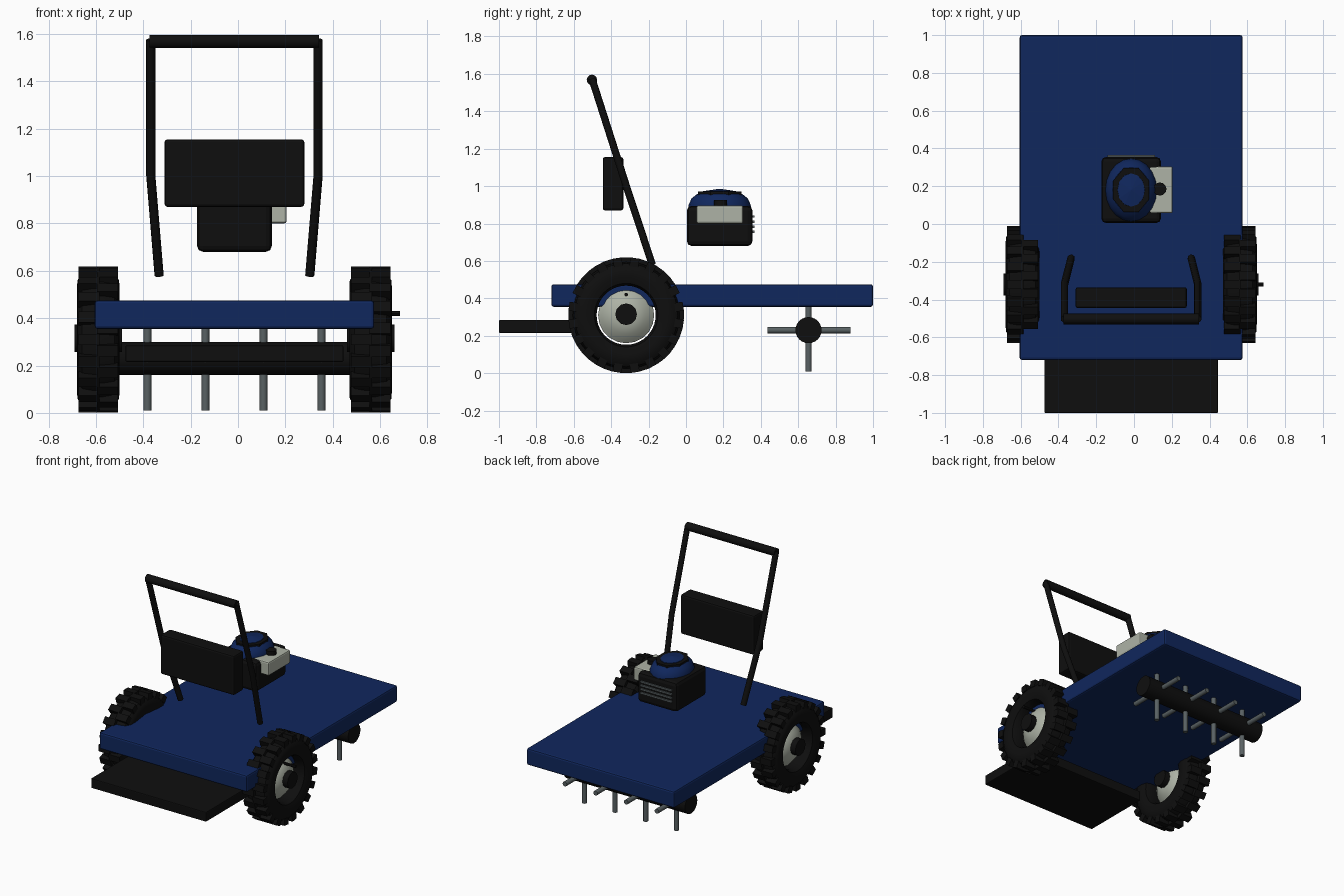
import bpy, bmesh, math
from mathutils import Vector, Matrix

if "Cube" in bpy.data.objects:
    bpy.data.objects.remove(bpy.data.objects["Cube"])

CX = -0.015  # machine centre line


def mat(name, rgb):
    m = bpy.data.materials.new(name)
    m.diffuse_color = (*rgb, 1)
    m.use_nodes = True
    m.node_tree.nodes["Principled BSDF"].inputs["Base Color"].default_value = m.diffuse_color
    return m


BLUE = mat("deep_blue", (0.005, 0.020, 0.110))
BLACK = mat("black", (0.0045, 0.0045, 0.0045))
LIGHT = mat("pale_grey", (0.42, 0.45, 0.38))
STEEL = mat("steel_grey", (0.10, 0.12, 0.125))


def finish(name, bm, m, smooth=False, bevel=0):
    bmesh.ops.recalc_face_normals(bm, faces=bm.faces)
    me = bpy.data.meshes.new(name)
    bm.to_mesh(me)
    bm.free()
    me.materials.append(m)
    ob = bpy.data.objects.new(name, me)
    bpy.context.collection.objects.link(ob)
    if bevel:
        mod = ob.modifiers.new("edge_round", "BEVEL")
        mod.width, mod.segments = bevel, 2
    if smooth:
        bpy.ops.object.select_all(action="DESELECT")
        ob.select_set(True)
        bpy.context.view_layer.objects.active = ob
        bpy.ops.object.shade_smooth_by_angle(angle=math.radians(35))
    return ob


def box(name, m, x, y, z, bevel=0.01):
    bm = bmesh.new()
    add_box(bm, x, y, z)
    return finish(name, bm, m, bevel=bevel)


def add_box(bm, x, y, z, rot=Matrix()):
    size = Matrix.Diagonal((x[1] - x[0], y[1] - y[0], z[1] - z[0], 1))
    mid = Vector((sum(x) / 2, sum(y) / 2, sum(z) / 2))
    bmesh.ops.create_cube(bm, size=1, matrix=rot @ Matrix.Translation(mid) @ size)


def add_rod(bm, a, b, r, n=16):
    a, b = Vector(a), Vector(b)
    d = b - a
    mtx = Matrix.Translation((a + b) / 2) @ d.to_track_quat("Z", "Y").to_matrix().to_4x4()
    bmesh.ops.create_cone(bm, cap_ends=True, segments=n, radius1=r, radius2=r,
                          depth=d.length, matrix=mtx)


def rod(name, m, a, b, r, n=16):
    bm = bmesh.new()
    add_rod(bm, a, b, r, n)
    return finish(name, bm, m, True)


def add_lathe(bm, profile, n, mtx, closed=False):
    """Spin (radius, height) points around local z."""
    vs = [bm.verts.new((r, 0, h)) for r, h in profile]
    pairs = list(zip(vs, vs[1:])) + ([(vs[-1], vs[0])] if closed else [])
    es = [bm.edges.new(p) for p in pairs]
    bmesh.ops.spin(bm, geom=vs + es, cent=(0, 0, 0), axis=(0, 0, 1),
                   angle=math.tau, steps=n, use_duplicate=False)
    bmesh.ops.remove_doubles(bm, verts=bm.verts, dist=0.0002)
    bmesh.ops.transform(bm, matrix=mtx, verts=bm.verts)


# Deck and front flap
box("deck", BLUE, (-0.605, 0.575), (-0.72, 1.0), (0.355, 0.475), 0.012)
box("front_flap", BLACK, (-0.475, 0.445), (-1.0, -0.5), (0.215, 0.285), 0.006)

# Wheels: both are the same part, shifted sideways
for side, wx in (("left", CX - 0.575), ("right", CX + 0.575)):
    centre = Matrix.Translation((wx, -0.32, 0.31))
    to_x = centre @ Matrix.Rotation(math.pi / 2, 4, "Y")
    half = [(0.158, 0.05), (0.17, 0.078), (0.21, 0.09), (0.25, 0.088), (0.276, 0.068), (0.286, 0.02)]
    bm = bmesh.new()
    add_lathe(bm, half + [(r, -h) for r, h in reversed(half)], 40, to_x, True)
    finish(side + "_tyre", bm, BLACK, True)
    # Tread blocks, staggered between the two shoulders
    bm = bmesh.new()
    for i in range(40):
        x = (-0.005, 0.083) if i % 2 else (-0.083, 0.005)
        turn = centre @ Matrix.Rotation(math.tau * i / 40, 4, "X")
        add_box(bm, x, (-0.024, 0.024), (0.262, 0.309), turn)
    finish(side + "_tread", bm, BLACK)
    # Domed rim, hub and valve
    dome = [(0, 0.064), (0.06, 0.06), (0.1, 0.042), (0.13, 0.018), (0.15, 0.0)]
    bm = bmesh.new()
    add_lathe(bm, dome + [(r, -h) for r, h in reversed(dome[:-1])], 20, to_x)
    finish(side + "_rim", bm, LIGHT, True)
    rod(side + "_hub", BLACK, (wx - 0.1, -0.32, 0.315), (wx + 0.1, -0.32, 0.315), 0.058, 12)
    rod(side + "_valve", BLACK, (wx, -0.32, 0.42), (wx + 0.125, -0.32, 0.42), 0.01, 8)

# Tine shaft with four crosses of tines
rod("tine_shaft", BLACK, (CX - 0.485, 0.655, 0.23), (CX + 0.485, 0.655, 0.23), 0.07, 24)
bm = bmesh.new()
for i in range(4):
    x = CX - 0.3675 + 0.245 * i
    add_rod(bm, (x, 0.655, 0.01), (x, 0.655, 0.45), 0.017, 12)
    add_rod(bm, (x, 0.435, 0.23), (x, 0.88, 0.23), 0.017, 12)
finish("tines", bm, STEEL, True)

# Handle frame and its panel
for side, s in (("left", -1), ("right", 1)):
    cu = bpy.data.curves.new(side + "_handle_bar", "CURVE")
    cu.dimensions = "3D"
    cu.bevel_depth, cu.bevel_resolution, cu.use_fill_caps = 0.02, 2, True
    sp = cu.splines.new("POLY")
    sp.points.add(2)
    path = [(0.318, -0.18, 0.58), (0.353, -0.319, 1.0), (0.353, -0.503, 1.575)]
    for p, (x, y, z) in zip(sp.points, path):
        p.co = (CX + s * x, y, z, 1)
    cu.materials.append(BLACK)
    ob = bpy.data.objects.new(side + "_handle_bar", cu)
    bpy.context.collection.objects.link(ob)
    bpy.ops.object.select_all(action="DESELECT")
    ob.select_set(True)
    bpy.context.view_layer.objects.active = ob
    bpy.ops.object.convert(target="MESH")
rod("handle_crossbar", BLACK, (CX - 0.358, -0.503, 1.568), (CX + 0.358, -0.503, 1.568), 0.028, 12)
box("handle_panel", BLACK, (-0.31, 0.28), (-0.445, -0.335), (0.87, 1.155), 0.012)

# Engine block, side tank with cap, rear grille slats
box("engine_block", BLACK, (-0.173, 0.143), (0.005, 0.355), (0.68, 0.895), 0.025)
box("fuel_tank", LIGHT, (0.08, 0.205), (0.057, 0.305), (0.8, 0.897), 0.01)
rod("tank_cap", BLACK, (0.137, 0.185, 0.88), (0.137, 0.185, 0.926), 0.035, 12)
bm = bmesh.new()
for i in range(4):
    z = 0.75 + 0.027 * i
    add_box(bm, (CX - 0.125, CX + 0.125), (0.35, 0.365), (z, z + 0.012))
finish("grille_slats", bm, STEEL)

# Oval engine cover: blue shoulder, black ring, blue cone cap
oval = Matrix.Translation((CX, 0.18, 0)) @ Matrix.Diagonal((0.82, 1, 1, 1))
for name, m, n, prof in (
        ("engine_cover", BLUE, 20, [(0, 0.87), (0.168, 0.87), (0.166, 0.9), (0.15, 0.935), (0.12, 0.958), (0, 0.96)]),
        ("cover_ring", BLACK, 8, [(0, 0.945), (0.126, 0.945), (0.126, 0.97), (0, 0.97)]),
        ("cover_cap", BLUE, 12, [(0, 0.96), (0.09, 0.96), (0.088, 0.973), (0, 0.986)])):
    bm = bmesh.new()
    turn = Matrix.Rotation(math.pi / 8, 4, "Z") if n == 8 else Matrix()
    add_lathe(bm, prof, n, oval @ turn)
    finish(name, bm, m, n == 20)
